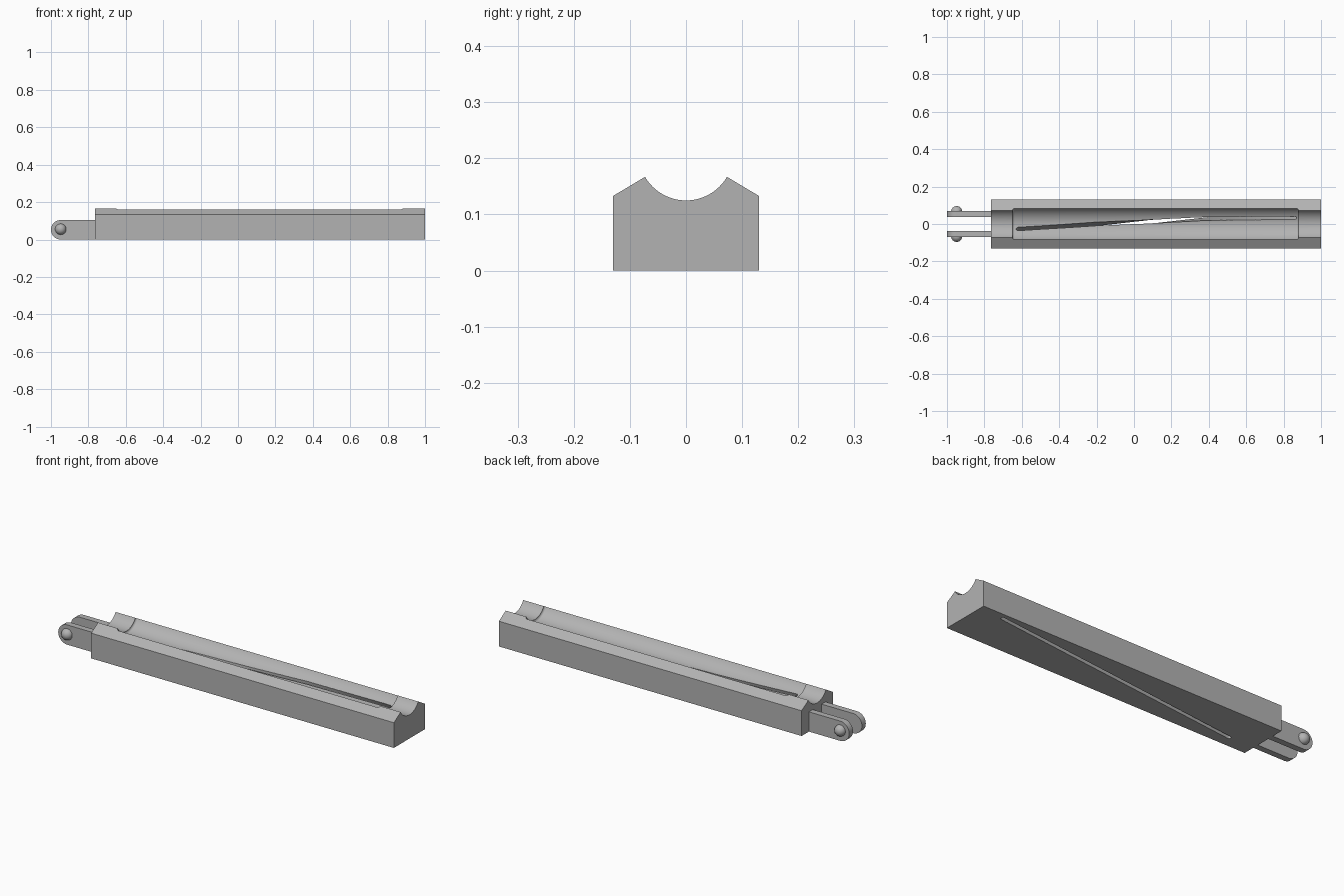
import bpy, bmesh
from math import sin, cos, pi, atan2, hypot, radians
from mathutils import Vector, Matrix

cube = bpy.data.objects.get("Cube")
if cube:
    bpy.data.objects.remove(cube, do_unlink=True)

# Single grey finish
GREY = (0.45, 0.45, 0.45, 1)
metal = bpy.data.materials.new("grey_metal")
metal.use_nodes = True
metal.diffuse_color = GREY
metal.node_tree.nodes["Principled BSDF"].inputs["Base Color"].default_value = GREY

X0, X1 = -0.765, 1.0         # ends of the body
AXIS_Z = 0.2094              # height of the groove axis
SEGS = 32


def finish(name, bm):
    bmesh.ops.recalc_face_normals(bm, faces=bm.faces)
    mesh = bpy.data.meshes.new(name)
    bm.to_mesh(mesh)
    bm.free()
    mesh.materials.append(metal)
    obj = bpy.data.objects.new(name, mesh)
    bpy.context.collection.objects.link(obj)
    return obj


def loft(name, rings):
    """Skin a list of matching closed rings and cap both ends."""
    bm = bmesh.new()
    loops = [[bm.verts.new(p) for p in ring] for ring in rings]
    for a, b in zip(loops, loops[1:]):
        for i in range(len(a)):
            j = (i + 1) % len(a)
            bm.faces.new((a[i], a[j], b[j], b[i]))
    bm.faces.new(loops[0])
    bm.faces.new(loops[-1])
    return finish(name, bm)


def select(obj):
    bpy.ops.object.select_all(action='DESELECT')
    obj.select_set(True)
    bpy.context.view_layer.objects.active = obj


def carve(obj, cutter):
    cutter.hide_render = True
    mod = obj.modifiers.new("carve", 'BOOLEAN')
    mod.operation = 'DIFFERENCE'
    mod.solver = 'EXACT'
    mod.object = cutter
    select(obj)
    bpy.ops.object.modifier_apply(modifier=mod.name)
    bpy.data.objects.remove(cutter, do_unlink=True)


def smooth(obj):
    select(obj)
    bpy.ops.object.shade_smooth_by_angle(angle=radians(30))


# Body: sloped shoulders with a round groove along the top
tip = Vector((0.073, 0.167))
drop = AXIS_Z - tip.y
radius, half = hypot(tip.x, drop), atan2(tip.x, drop)
arc = [half - 2 * half * i / 24 for i in range(25)]
profile = [(-0.13, 0), (0.13, 0), (0.13, 0.133)]
profile += [(radius * sin(a), AXIS_Z - radius * cos(a)) for a in arc]
profile += [(-0.13, 0.133)]
body = loft("body", [[(x, y, z) for y, z in profile] for x in (X0, X1)])

# Wider recess in the middle of the groove, with rounded ends
R, f, r0, r1 = 0.096, 0.012, -0.65, 0.88
steps = [i * pi / 10 for i in range(6)]
ends = [(r0 + f - f * cos(a), R - f + f * sin(a)) for a in steps]
ends += [(r1 - f + f * cos(a), R - f + f * sin(a)) for a in reversed(steps)]
turn = [2 * pi * (i + 0.5) / 96 for i in range(96)]
carve(body, loft("recess_cutter", [
    [(x, r * sin(a), AXIS_Z + r * cos(a)) for a in turn] for x, r in ends]))

# Twisting slot through the floor: straight below, bending above
above = [(-0.62, -0.027), (-0.2, 0.001), (0.05, 0.011), (0.38, 0.028), (0.87, 0.035)]


def bend(x):
    for (xa, ya), (xb, yb) in zip(above, above[1:]):
        if x <= xb:
            break
    return ya + (yb - ya) * (x - xa) / (xb - xa)


rings, N, w, floor_z = [], 40, 0.010, 0.116
s0, s1 = -0.63, 0.87
stations = [s0 + w * k for k in (0, 0.15, 0.5, 1)]
stations += [s0 + w + (s1 - s0 - 2 * w) * i / N for i in range(1, N)]
stations += [s1 - w * k for k in (1, 0.5, 0.15, 0)]
for x in stations:
    near = min(1, (x - s0) / w, (s1 - x) / w)
    h = w * max(0.15, (1 - (1 - near) ** 2) ** 0.5)
    low, high = 0.112 * x + 0.002, bend(x)
    ya, yb = (low + (high - low) * z / floor_z for z in (-0.02, 0.16))
    rings.append([(x, ya - h, -0.02), (x, ya + h, -0.02),
                  (x, yb + h, 0.16), (x, yb - h, 0.16)])
carve(body, loft("slot_cutter", rings))
smooth(body)

# Clevis: two round-ended lugs, each with a domed pin head
LR = 0.052
outline = [(X0 + 0.005, 0), (X0 + 0.005, 2 * LR)]
outline += [(-1 + LR - LR * sin(a), LR + LR * cos(a))
            for a in (pi * i / SEGS for i in range(SEGS + 1))]
for side, label in ((1, "back"), (-1, "front")):
    lug = loft(label + "_lug", [[(x, side * y, z) for x, z in outline]
                                for y in (0.037, 0.069)])
    smooth(lug)
    bm = bmesh.new()
    bmesh.ops.create_uvsphere(bm, u_segments=SEGS, v_segments=16, radius=0.03)
    bmesh.ops.bisect_plane(bm, geom=bm.verts[:] + bm.edges[:] + bm.faces[:],
                           plane_co=(0, 0, -0.001), plane_no=(0, 0, 1), clear_inner=True)
    bmesh.ops.holes_fill(bm, edges=[e for e in bm.edges if e.is_boundary])
    bm.transform(Matrix.Translation((-1 + LR, side * 0.066, 0.055))
                 @ Matrix.Rotation(-side * pi / 2, 4, 'X'))
    smooth(finish(label + "_pin_head", bm))
